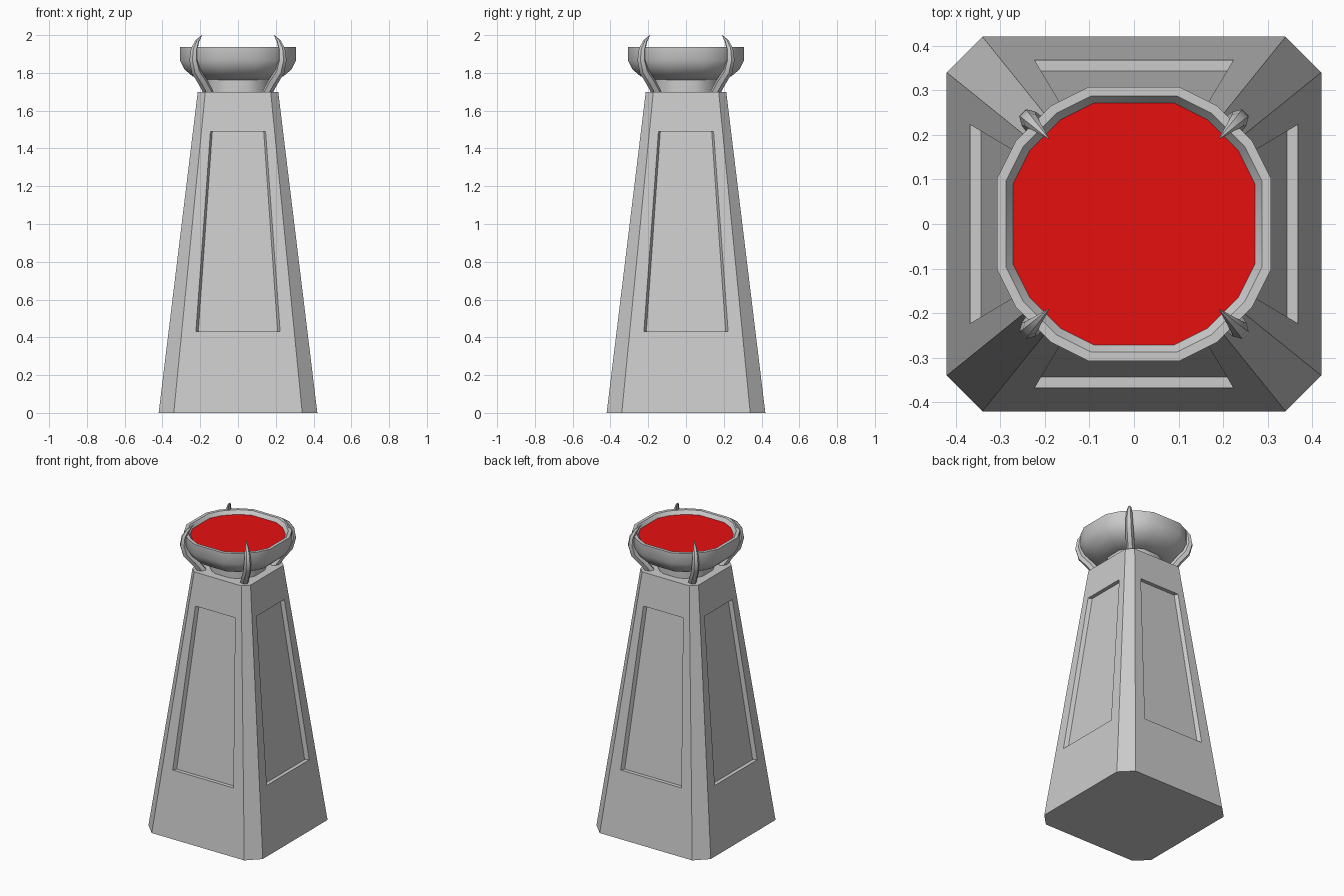
import bpy, bmesh
from math import radians, sin, cos, pi
from mathutils import Vector, Matrix

if "Cube" in bpy.data.objects:
    bpy.data.objects.remove(bpy.data.objects["Cube"])


def finish(bm, name, smooth=None):
    bmesh.ops.remove_doubles(bm, verts=bm.verts, dist=1e-5)
    bmesh.ops.recalc_face_normals(bm, faces=bm.faces)
    me = bpy.data.meshes.new(name)
    bm.to_mesh(me)
    bm.free()
    ob = bpy.data.objects.new(name, me)
    bpy.context.collection.objects.link(ob)
    if smooth:
        bpy.ops.object.select_all(action='DESELECT')
        ob.select_set(True)
        bpy.context.view_layer.objects.active = ob
        bpy.ops.object.shade_smooth_by_angle(angle=radians(smooth))
    return ob


def loft(bm, rings, cap_start=True, cap_end=True):
    loops = [[bm.verts.new(p) for p in r] for r in rings]
    n = len(loops[0])
    for a, b in zip(loops, loops[1:]):
        for i in range(n):
            j = (i + 1) % n
            bm.faces.new((a[i], a[j], b[j], b[i]))
    if cap_start:
        bm.faces.new(loops[0][::-1])
    if cap_end:
        bm.faces.new(loops[-1])


# Tapered pedestal: chamfered corners, a recessed panel on each side
H, B, T, BC, TC = 1.70, 0.42, 0.213, 0.34, 0.173


def front_y(z):
    return -(B + (T - B) * z / H)


def quad(zb, wb, zt, wt, depth=0.0):
    return [Vector((x, front_y(z) + depth, z))
            for x, z in ((-wb, zb), (wb, zb), (wt, zt), (-wt, zt))]


bm = bmesh.new()
outer = quad(0, BC, H, TC)
panel = quad(0.43, 0.223, 1.49, 0.146)
floor = quad(0.43, 0.21, 1.49, 0.136, 0.025)
for k in range(4):
    rot = Matrix.Rotation(k * pi / 2, 3, 'Z')
    nxt = Matrix.Rotation((k + 1) * pi / 2, 3, 'Z')
    o, p, f = ([bm.verts.new(rot @ v) for v in q] for q in (outer, panel, floor))
    for i in range(4):
        j = (i + 1) % 4
        bm.faces.new((o[i], o[j], p[j], p[i]))
        bm.faces.new((p[i], p[j], f[j], f[i]))
    bm.faces.new(f)
    # corner chamfer
    bm.faces.new([bm.verts.new(v) for v in (
        rot @ outer[1], nxt @ outer[0], nxt @ outer[3], rot @ outer[2])])
for a, b in ((0, 1), (3, 2)):
    bm.faces.new([bm.verts.new(Matrix.Rotation(k * pi / 2, 3, 'Z') @ outer[i])
                  for k in range(4) for i in (a, b)])
finish(bm, "pedestal")

# Sixteen-sided bowl with its neck
angles = [radians(q * 90 + a) for q in range(4) for a in (18.4, 35, 55, 71.6)]


def ring(r, z):
    return [Vector((r * cos(a), r * sin(a), z)) for a in angles]


bm = bmesh.new()
profile = [(0.17, 1.69), (0.17, 1.762), (0.20, 1.764), (0.255, 1.783), (0.298, 1.818),
           (0.324, 1.866), (0.324, 1.937), (0.303, 1.937), (0.285, 1.912)]
loft(bm, [ring(r, z) for r, z in profile])
finish(bm, "bowl", 40)

# Red surface filling the bowl
bm = bmesh.new()
bm.faces.new([bm.verts.new(v) for v in ring(0.286, 1.914)])
pool = finish(bm, "red_pool")
red = bpy.data.materials.new("red")
red.diffuse_color = (0.8, 0.005, 0.005, 1)
red.use_nodes = True
red.node_tree.nodes["Principled BSDF"].inputs["Base Color"].default_value = red.diffuse_color
pool.data.materials.append(red)

# Four curved claws holding the bowl: radius, height, half thickness
claw = [(0.215, 1.69, 0.026), (0.265, 1.755, 0.026), (0.315, 1.81, 0.025),
        (0.334, 1.87, 0.022), (0.328, 1.925, 0.018), (0.305, 1.968, 0.011),
        (0.270, 2.0, 0.001)]
for k, name in enumerate(("back_right", "back_left", "front_left", "front_right")):
    rot = Matrix.Rotation(pi / 4 + k * pi / 2, 3, 'Z')
    rings = []
    for i, (r, z, w) in enumerate(claw):
        a, b = claw[max(i - 1, 0)], claw[min(i + 1, len(claw) - 1)]
        d = Vector((b[0] - a[0], 0, b[1] - a[1])).normalized()
        n = Vector((d.z, 0, -d.x))
        rings.append([rot @ (Vector((r, 0, z)) + n * w * cos(t) + Vector((0, w * sin(t), 0)))
                      for t in (pi / 6 + j * pi / 3 for j in range(6))])
    bm = bmesh.new()
    loft(bm, rings)
    finish(bm, name + "_claw", 50)
